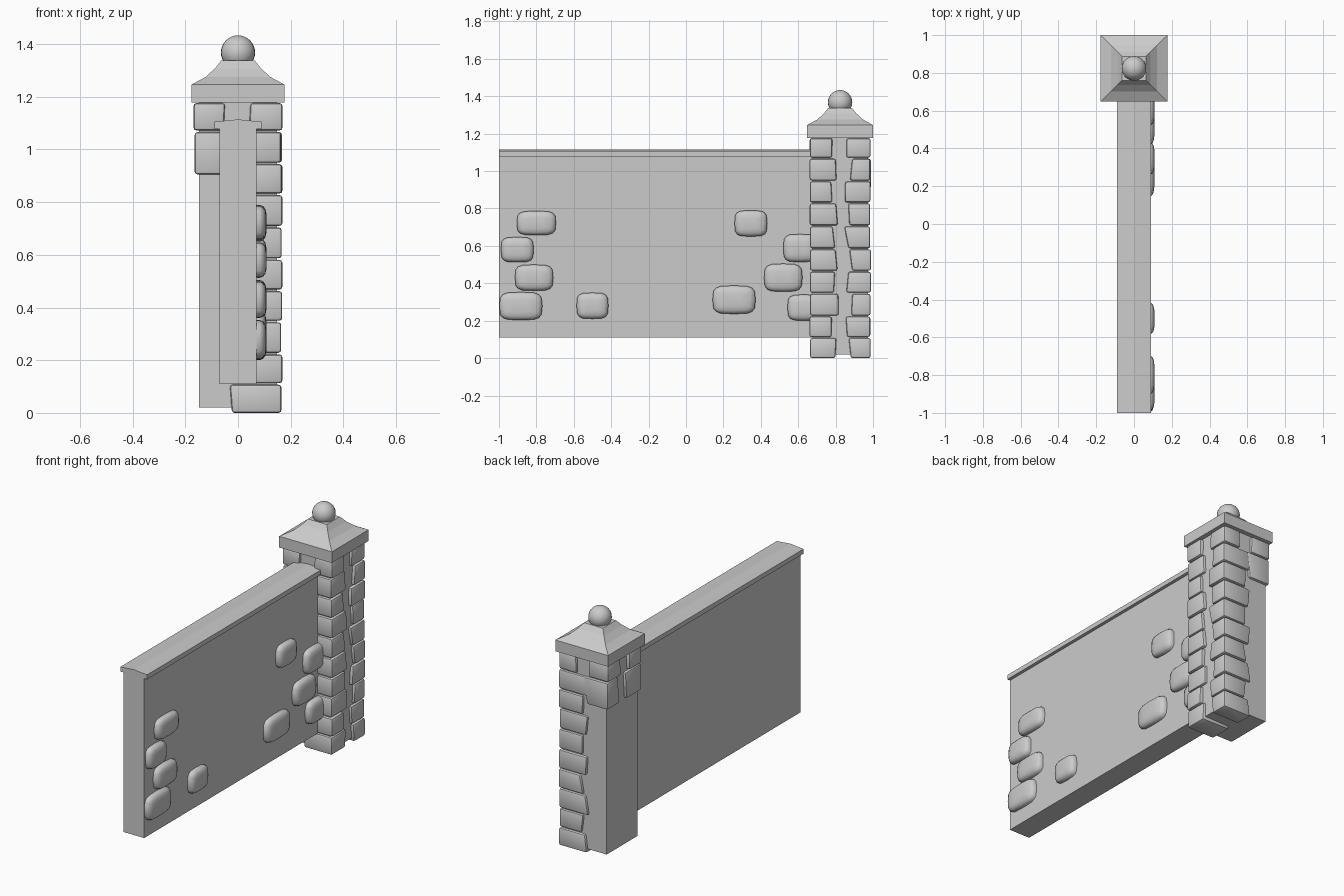
import bpy, bmesh, random, math
from mathutils import Vector

if "Cube" in bpy.data.objects:
    bpy.data.objects.remove(bpy.data.objects["Cube"])

random.seed(4)
CY = 0.824  # pillar centre along y


def finish(name, bm, smooth=None):
    bmesh.ops.recalc_face_normals(bm, faces=bm.faces)
    me = bpy.data.meshes.new(name)
    bm.to_mesh(me)
    bm.free()
    ob = bpy.data.objects.new(name, me)
    bpy.context.collection.objects.link(ob)
    if smooth:
        bpy.ops.object.select_all(action='DESELECT')
        ob.select_set(True)
        bpy.context.view_layer.objects.active = ob
        bpy.ops.object.shade_smooth_by_angle(angle=math.radians(smooth))
    return ob


def box_bm(lo, hi):
    bm = bmesh.new()
    bmesh.ops.create_cube(bm, size=1)
    lo, hi = Vector(lo), Vector(hi)
    for v in bm.verts:
        v.co = Vector([lo[i] + (v.co[i] + 0.5) * (hi[i] - lo[i]) for i in range(3)])
    return bm


def loft(name, rings):
    bm = bmesh.new()
    loops = [[bm.verts.new(p) for p in r] for r in rings]
    n = len(loops[0])
    for a, b in zip(loops, loops[1:]):
        for i in range(n):
            bm.faces.new((a[i], a[(i + 1) % n], b[(i + 1) % n], b[i]))
    bm.faces.new(loops[0])
    bm.faces.new(loops[-1])
    return finish(name, bm)


# Wall panel and its slightly crowned coping
finish("wall", box_bm((-0.07, -1, 0.11), (0.07, 0.70, 1.09)))
prof = [(-0.09, 1.078), (0.09, 1.078), (0.09, 1.106), (0.05, 1.109), (0, 1.114),
        (-0.05, 1.109), (-0.09, 1.106)]
loft("wall_coping", [[(x, y, z) for x, z in prof] for y in (-1, 0.70)])

# Pillar core
finish("pillar_core", box_bm((-0.148, CY - 0.148, 0.02), (0.148, CY + 0.148, 1.19)))

# Flared pillar cap with ball
caps = [(0.177, 1.178), (0.177, 1.246), (0.123, 1.275), (0.087, 1.308), (0.063, 1.338)]
loft("pillar_cap", [[(sx * h, CY + sy * min(h, 0.176), z) for sx, sy in
                     ((-1, -1), (1, -1), (1, 1), (-1, 1))] for h, z in caps])
bm = bmesh.new()
bmesh.ops.create_uvsphere(bm, u_segments=24, v_segments=16, radius=0.065)
bmesh.ops.translate(bm, verts=bm.verts, vec=(0, CY, 1.368))
finish("cap_ball", bm, 60)


# Corner stones wrapping the pillar edges
def quoin(name, sx, sy, z0, z1, wx, wy):
    out_x = 0.166 + random.uniform(-0.003, 0.003)
    out_y = 0.163 + random.uniform(-0.003, 0.002)
    xs = sorted((sx * out_x, sx * (out_x - wx)))
    ys = sorted((CY + sy * out_y, CY + sy * (out_y - wy)))
    bm = box_bm((xs[0], ys[0], z0), (xs[1], ys[1], z1))
    # uneven inner ends
    for up in (0, 1):
        jx, jy = random.uniform(-0.012, 0.012), random.uniform(-0.012, 0.012)
        for v in bm.verts:
            if (v.co.z > (z0 + z1) / 2) == bool(up):
                if abs(v.co.x - sx * out_x) > 0.02:
                    v.co.x += jx
                if abs(v.co.y - CY - sy * out_y) > 0.02:
                    v.co.y += jy
    bmesh.ops.bevel(bm, geom=bm.edges[:], offset=0.011, segments=2, profile=0.5,
                    affect='EDGES')
    finish(name, bm, 40)


breaks = [0.0, 0.113, 0.228, 0.350, 0.468, 0.587, 0.710, 0.833, 0.950, 1.072, 1.182]
for sx, sy, label in ((1, -1, "front_right"), (1, 1, "back_right"),
                      (-1, -1, "front_left"), (-1, 1, "back_left")):
    for i in range(10):
        if sx < 0 and i < 8:
            continue
        z0, z1 = breaks[i], breaks[i + 1] - 0.006
        if sx < 0 and i == 8:
            z0 -= 0.045
        wide = i % 2 == 0
        wy = (0.143 if wide else 0.125) if sy < 0 else (0.108 if wide else 0.127)
        wx = 0.185 if wide else 0.155
        if sx < 0 or i == 9:
            wx = 0.125 if i == 9 else 0.15
        quoin(f"corner_stone_{label}_{i}", sx, sy, z0, z1, wx, wy)

# Rounded field stones set in the right wall face: y, z, width, height
stones = [(-0.80, 0.722, 0.21, 0.13), (-0.902, 0.58, 0.175, 0.135),
          (-0.812, 0.43, 0.205, 0.14), (-0.883, 0.278, 0.23, 0.15),
          (-0.50, 0.28, 0.17, 0.14), (0.347, 0.72, 0.175, 0.14),
          (0.61, 0.588, 0.18, 0.15), (0.52, 0.43, 0.205, 0.15),
          (0.257, 0.312, 0.23, 0.152), (0.63, 0.27, 0.175, 0.14)]
for k, (y, z, w, h) in enumerate(stones):
    bm = bmesh.new()
    rings = []
    # outline bulges at the wall and shrinks towards the outer face
    for x, s in ((0.045, 1.0), (0.083, 1.0), (0.096, 0.92), (0.104, 0.76), (0.109, 0.45)):
        ring = []
        for a in range(16):
            t = math.tau * a / 16
            c, q = math.cos(t), math.sin(t)
            p = 0.52
            ring.append(bm.verts.new((x,
                y + s * w / 2 * math.copysign(abs(c) ** p, c),
                z + s * h / 2 * math.copysign(abs(q) ** p, q))))
        rings.append(ring)
    for a, b in zip(rings, rings[1:]):
        for i in range(16):
            bm.faces.new((a[i], a[(i + 1) % 16], b[(i + 1) % 16], b[i]))
    bm.faces.new(rings[0])
    bm.faces.new(rings[-1])
    finish(f"wall_stone_{k}", bm, 60)
